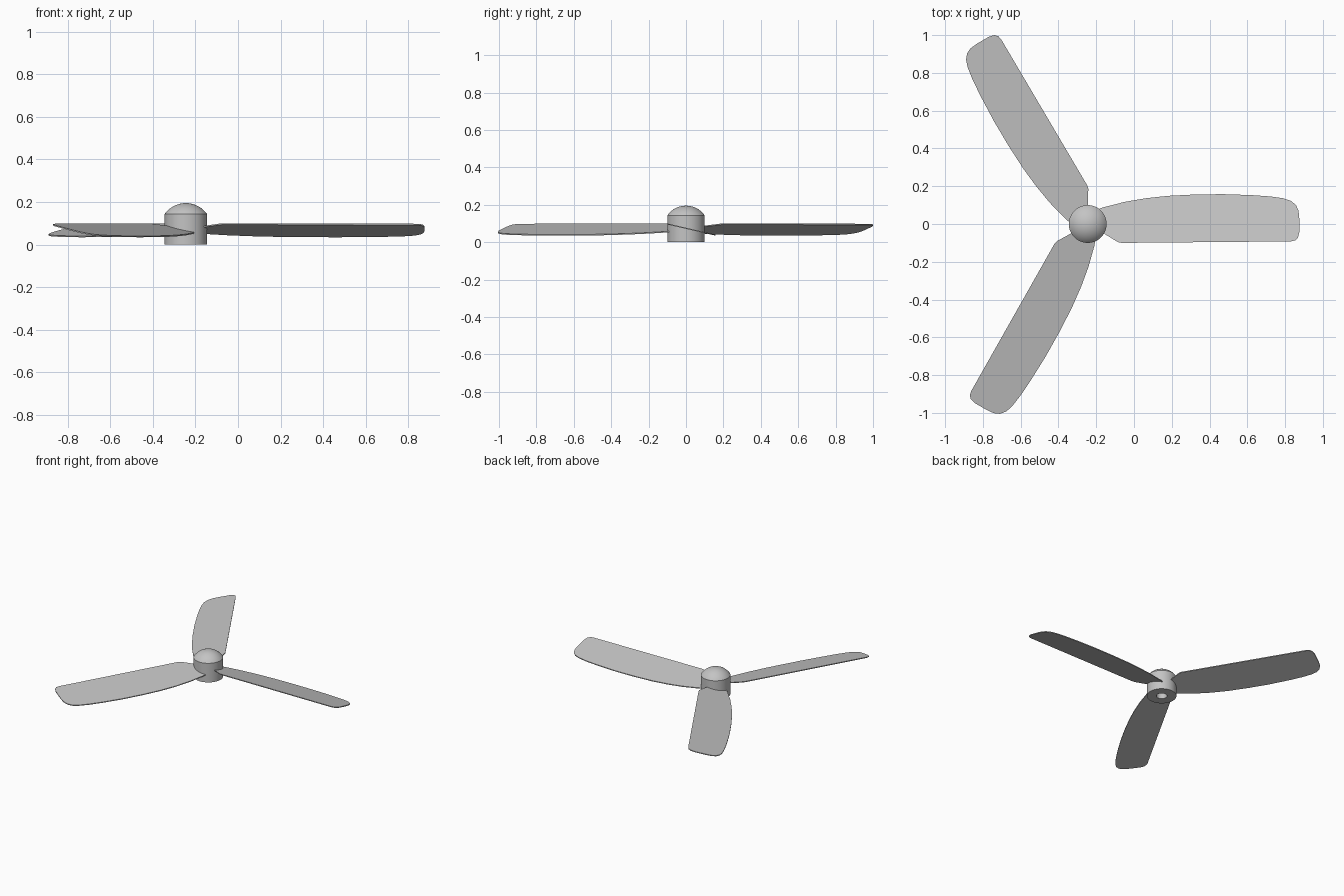
import bpy, bmesh, math
from mathutils import Matrix, Vector

cube = bpy.data.objects.get("Cube")
if cube:
    bpy.data.objects.remove(cube, do_unlink=True)

HUB_X = -0.245
HUB_R = 0.1
BLADES = 3

grey = bpy.data.materials.new("light grey")
grey.use_nodes = True
grey.diffuse_color = (0.55, 0.55, 0.55, 1)
grey.node_tree.nodes["Principled BSDF"].inputs["Base Color"].default_value = grey.diffuse_color


def finish(bm, name):
    bmesh.ops.recalc_face_normals(bm, faces=bm.faces[:])
    mesh = bpy.data.meshes.new(name)
    bm.to_mesh(mesh)
    bm.free()
    mesh.materials.append(grey)
    obj = bpy.data.objects.new(name, mesh)
    bpy.context.collection.objects.link(obj)
    bpy.ops.object.select_all(action='DESELECT')
    obj.select_set(True)
    bpy.context.view_layer.objects.active = obj
    bpy.ops.object.shade_smooth_by_angle(angle=math.radians(30))
    return obj


# Hub: lathed profile with a shaft bore below and a domed cap above
wall_top, dome_h, bore_r, bore_top = 0.143, 0.052, 0.036, 0.1
cap_r = (HUB_R ** 2 + dome_h ** 2) / (2 * dome_h)
cap_z = wall_top + dome_h - cap_r
cap_angle = math.asin(HUB_R / cap_r)
profile = [(0, bore_top), (bore_r, bore_top), (bore_r, 0), (HUB_R, 0)]
for i in range(11):
    a = cap_angle * (1 - i / 10)
    profile.append((cap_r * math.sin(a), cap_z + cap_r * math.cos(a)))

bm = bmesh.new()
verts = [bm.verts.new((r, 0, z)) for r, z in profile]
edges = [bm.edges.new(pair) for pair in zip(verts, verts[1:])]
bmesh.ops.spin(bm, geom=verts + edges, cent=(0, 0, 0), axis=(0, 0, 1),
               angle=math.tau, steps=64)
bmesh.ops.remove_doubles(bm, verts=bm.verts[:], dist=0.0001)
hub = finish(bm, "hub")
hub.location.x = HUB_X

# Blade outline, root to tip along the curved edge and back along the straight one
outline = [(-0.2, 0.075), (-0.16, 0.089), (-0.05, 0.117), (0.06, 0.136),
           (0.18, 0.149), (0.32, 0.156), (0.47, 0.158), (0.62, 0.153),
           (0.72, 0.146), (0.79, 0.136), (0.83, 0.123), (0.858, 0.1),
           (0.871, 0.07), (0.875, 0.03), (0.875, -0.045), (0.868, -0.072),
           (0.853, -0.087), (0.83, -0.092), (-0.065, -0.1), (-0.085, -0.096),
           (-0.16, -0.05), (-0.2, -0.028)]
THICKNESS = 0.006


def pitched_height(y):
    return 0.077 - 0.23 * y


# Blades: flat pitched plates repeated around the hub
for k in range(BLADES):
    bm = bmesh.new()
    face = bm.faces.new([bm.verts.new((x - HUB_X, y, pitched_height(y)))
                         for x, y in outline])
    extruded = bmesh.ops.extrude_face_region(bm, geom=[face], use_keep_orig=True)
    moved = [v for v in extruded["geom"] if isinstance(v, bmesh.types.BMVert)]
    bmesh.ops.translate(bm, verts=moved, vec=Vector((0, 0, -THICKNESS)))
    bmesh.ops.rotate(bm, verts=bm.verts[:], cent=(0, 0, 0),
                     matrix=Matrix.Rotation(math.tau * k / BLADES, 3, 'Z'))
    blade = finish(bm, f"blade_{k + 1}")
    blade.location.x = HUB_X
